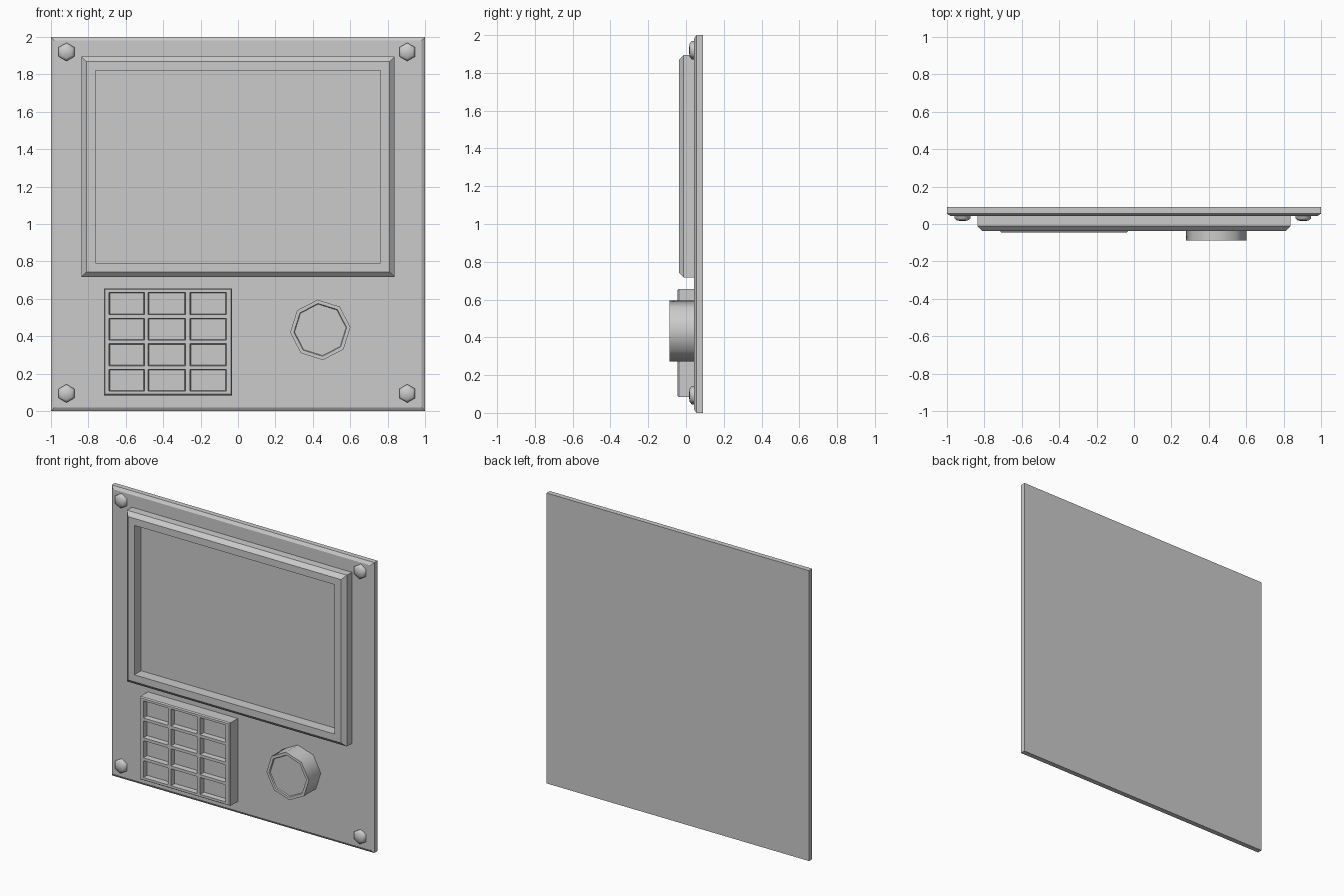
import bpy, bmesh, math

if "Cube" in bpy.data.objects:
    bpy.data.objects.remove(bpy.data.objects["Cube"])


def finish(name, bm, smooth=False):
    bmesh.ops.recalc_face_normals(bm, faces=bm.faces)
    mesh = bpy.data.meshes.new(name)
    bm.to_mesh(mesh)
    bm.free()
    obj = bpy.data.objects.new(name, mesh)
    bpy.context.collection.objects.link(obj)
    if smooth:
        bpy.ops.object.select_all(action='DESELECT')
        obj.select_set(True)
        bpy.context.view_layer.objects.active = obj
        bpy.ops.object.shade_smooth_by_angle(angle=math.radians(62))
    return obj


def loft(name, rings, smooth=False):
    """Skin a list of equal-length point rings, capping both ends."""
    bm = bmesh.new()
    loops = [[bm.verts.new(p) for p in ring] for ring in rings]
    n = len(loops[0])
    for a, b in zip(loops, loops[1:]):
        for i in range(n):
            j = (i + 1) % n
            bm.faces.new((a[i], a[j], b[j], b[i]))
    bm.faces.new(loops[0][::-1])
    bm.faces.new(loops[-1])
    return finish(name, bm, smooth)


def rect(hx, z0, z1, y):
    return [(-hx, y, z0), (hx, y, z0), (hx, y, z1), (-hx, y, z1)]


def polygon(cx, cz, r, y, n, turn):
    angles = [turn + math.tau * i / n for i in range(n)]
    return [(cx + r * math.cos(a), y, cz + r * math.sin(a)) for a in angles]


# Back plate with chamfered front edge
loft("back_plate", [rect(1, 0, 2, .09), rect(1, 0, 2, .055),
                    rect(.98, .02, 1.98, .042)])

# Screen bezel, chamfered outside and recessed to the screen face
loft("screen_bezel", [rect(.838, .716, 1.895, .045), rect(.838, .716, 1.895, -.012),
                      rect(.811, .743, 1.868, -.038), rect(.763, .791, 1.82, -.038),
                      rect(.763, .791, 1.82, .036)])

# Keypad block with a grid of sunken keys
xs = [-.71, -.69, -.5, -.48, -.28, -.257, -.062, -.037]
zs = [.09, .106, .222, .242, .36, .38, .496, .516, .634, .65]
bm = bmesh.new()
grid = [[bm.verts.new((x, -.045, z)) for z in zs] for x in xs]
keys = []
for i in range(len(xs) - 1):
    for j in range(len(zs) - 1):
        f = bm.faces.new((grid[i][j], grid[i + 1][j], grid[i + 1][j + 1], grid[i][j + 1]))
        if i % 2 and j % 2:
            keys.append(f)
rim = [e for e in bm.edges if e.is_boundary]
for key in bmesh.ops.extrude_discrete_faces(bm, faces=keys)["faces"]:
    c = key.calc_center_median()
    for v in key.verts:
        v.co = c + (v.co - c) * .95
        v.co.y += .035
for depth, grow in ((.008, .006), (.08, 0)):
    out = bmesh.ops.extrude_edge_only(bm, edges=rim)["geom"]
    for v in (g for g in out if isinstance(g, bmesh.types.BMVert)):
        v.co.y += depth
        v.co.x += grow if v.co.x > -.37 and abs(v.co.x - xs[-1]) < .001 else 0
        v.co.x -= grow if abs(v.co.x - xs[0]) < .001 else 0
        v.co.z += grow if abs(v.co.z - zs[-1]) < .001 else 0
        v.co.z -= grow if abs(v.co.z - zs[0]) < .001 else 0
    rim = [g for g in out if isinstance(g, bmesh.types.BMEdge)
           and g.is_boundary]
finish("keypad", bm)

# Eight-sided knob with a shallow dished face
loft("knob", [polygon(.44, .434, r, y, 8, math.radians(5))
              for r, y in ((.162, .05), (.162, -.088), (.142, -.088), (.138, -.08))], True)

# Domed hexagonal corner screws
for side, x in (("left", -.917), ("right", .905)):
    for level, z in (("lower", .094), ("upper", 1.92)):
        loft(f"{side}_{level}_screw",
             [polygon(x, z, r, y, 6, math.pi / 2)
              for r, y in ((.049, .05), (.049, .03), (.034, .019), (.004, .015))], True)
